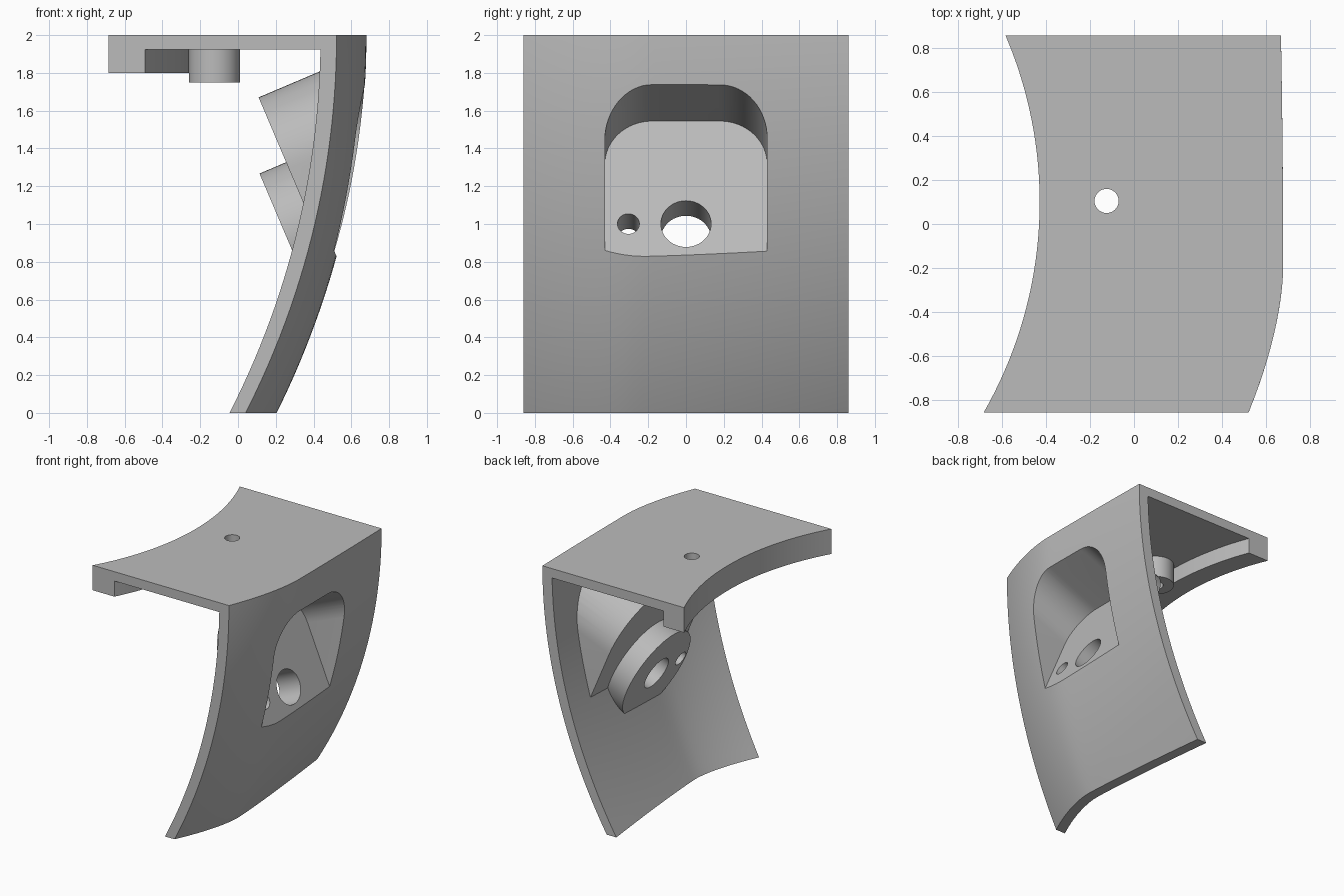
import bpy, bmesh, math
from mathutils import Matrix, Vector

old = bpy.data.objects.get("Cube")
if old:
    bpy.data.objects.remove(old, do_unlink=True)

grey = bpy.data.materials.new("plain grey")
grey.use_nodes = True
colour = (0.5, 0.5, 0.5, 1)
grey.diffuse_color = colour
grey.node_tree.nodes["Principled BSDF"].inputs["Base Color"].default_value = colour

HALF = 0.86


def add_object(name, bm):
    bmesh.ops.recalc_face_normals(bm, faces=bm.faces)
    mesh = bpy.data.meshes.new(name)
    bm.to_mesh(mesh)
    bm.free()
    mesh.materials.append(grey)
    ob = bpy.data.objects.new(name, mesh)
    bpy.context.collection.objects.link(ob)
    return ob


def prism(name, outline, low, high, matrix=Matrix()):
    """Extrude a flat outline along the local third axis."""
    bm = bmesh.new()
    face = bm.faces.new([bm.verts.new((a, b, low)) for a, b in outline])
    res = bmesh.ops.extrude_face_region(bm, geom=[face])
    moved = [v for v in res["geom"] if isinstance(v, bmesh.types.BMVert)]
    bmesh.ops.translate(bm, verts=moved, vec=(0, 0, high - low))
    bmesh.ops.transform(bm, matrix=matrix, verts=bm.verts)
    return add_object(name, bm)


def combine(ob, other, operation):
    mod = ob.modifiers.new("combine", "BOOLEAN")
    mod.operation, mod.solver, mod.object = operation, "EXACT", other
    bpy.context.view_layer.objects.active = ob
    bpy.ops.object.modifier_apply(modifier=mod.name)
    bpy.data.objects.remove(other, do_unlink=True)


def arc(cx, cy, r, a0, a1, n=16):
    angles = [math.radians(a0 + (a1 - a0) * i / n) for i in range(n + 1)]
    return [(cx + r * math.cos(a), cy + r * math.sin(a)) for a in angles]


def circle(cx, cy, r, n=48):
    return arc(cx, cy, r, 0, 360, n)[:-1]


# Outer skin: a top and a bottom profile joined by a circular bend
def outer_x(y, z):
    if y < -0.2:
        top = 0.68 - 0.158 * ((-0.2 - y) / 0.66) ** 1.7
    else:
        top = 0.68 - 0.01 * ((y + 0.2) / 1.06) ** 2
    if y < -0.3:
        bottom = 0.205 - 0.165 * ((-0.3 - y) / 0.56) ** 1.6
    else:
        bottom = 0.205 - 0.105 * ((y + 0.3) / 1.16) ** 1.3
    bend = 4.4
    def sag(h):
        return bend - math.sqrt(bend * bend - h * h)
    return top + (bottom - top) * sag(2 - z) / sag(2)


def skin_solid(name, half, z0, z1, inner, outer, ny=32, nz=28):
    """Solid between two surfaces given as functions of y and z."""
    bm = bmesh.new()
    sheets = []
    for fn in (inner, outer):
        rows = []
        for j in range(nz + 1):
            z = z0 + (z1 - z0) * j / nz
            ys = [-half + 2 * half * i / ny for i in range(ny + 1)]
            rows.append([bm.verts.new((fn(y, z), y, z)) for y in ys])
        for j in range(nz):
            for i in range(ny):
                a, b, c, d = rows[j][i], rows[j][i + 1], rows[j + 1][i + 1], rows[j + 1][i]
                bm.faces.new((a, b, c))
                bm.faces.new((a, c, d))
        sheets.append(rows)
    def rim(rows):
        return (rows[0] + [r[-1] for r in rows[1:]] + rows[-1][-2::-1]
                + [r[0] for r in rows[-2:0:-1]])
    p, q = rim(sheets[0]), rim(sheets[1])
    for i in range(len(p)):
        k = (i + 1) % len(p)
        bm.faces.new((p[i], p[k], q[k], q[i]))
    return add_object(name, bm)


# Curved front panel, left thick outside and trimmed to the skin below
shell = skin_solid("curved_panel_bracket", HALF, 0, 1.96,
                   lambda y, z: outer_x(y, z) - 0.085,
                   lambda y, z: outer_x(y, z) + 0.06)

# Top plate with a concave back edge
CX, CY, R = -2.36, 0.10, 1.93


def edge_arc(r, n=40):
    ys = [-HALF + 2 * HALF * i / n for i in range(n + 1)]
    return [(CX + math.sqrt(r * r - (y - CY) ** 2), y) for y in ys]


plate = prism("top_plate", edge_arc(R) + [(0.75, HALF), (0.75, -HALF)], 1.925, 2)
combine(shell, plate, "UNION")

# Tilted frame for the recess: width, up the slope, outward
tilt = math.radians(23)
out = Vector((math.cos(tilt), 0, math.sin(tilt)))
up = Vector((-math.sin(tilt), 0, math.cos(tilt)))
frame = Matrix((Vector((0, 1, 0)), up, out)).transposed().to_4x4()


def arch(half, top, bottom, r):
    return ([(-half, bottom), (half, bottom)]
            + arc(half - r, top - r, r, 0, 90)
            + arc(r - half, top - r, r, 90, 180))


HOLE_UP = 0.746
housing = prism("recess_housing", arch(0.59, 1.495, 0.2, 0.41), 0.753, 1.4, frame)
mount = prism("round_mount", circle(0, HOLE_UP, 0.376, 64), 0.6, 0.78, frame)
combine(shell, housing, "UNION")
combine(shell, mount, "UNION")

# Trim everything to the outer skin
envelope = skin_solid("skin_trim", 0.9, -0.05, 2.05, lambda y, z: -1.0, outer_x)
combine(shell, envelope, "INTERSECT")

# Recess and the two holes in its floor
combine(shell, prism("recess", arch(0.43, 1.337, 0.3, 0.25), 0.804, 1.5, frame), "DIFFERENCE")
for y, r in ((0, 0.133), (-0.305, 0.058)):
    combine(shell, prism("hole", circle(y, HOLE_UP, r), 0.4, 1.0, frame), "DIFFERENCE")

# Lip under the concave edge
lip = prism("edge_lip", edge_arc(R) + edge_arc(R + 0.17)[::-1], 1.8, 1.925)

# Drilled boss under the plate
BX, BY = -0.125, 0.105
boss = prism("screw_boss", circle(BX, BY, 0.135), 1.75, 1.925)
for ob in (boss, shell):
    combine(ob, prism("drill", circle(BX, BY, 0.055, 32), 1.6, 2.1), "DIFFERENCE")

# Smooth curves, sharp edges
bpy.ops.object.select_all(action="DESELECT")
for ob in (shell, lip, boss):
    ob.select_set(True)
bpy.context.view_layer.objects.active = shell
bpy.ops.object.shade_smooth_by_angle(angle=math.radians(30))
